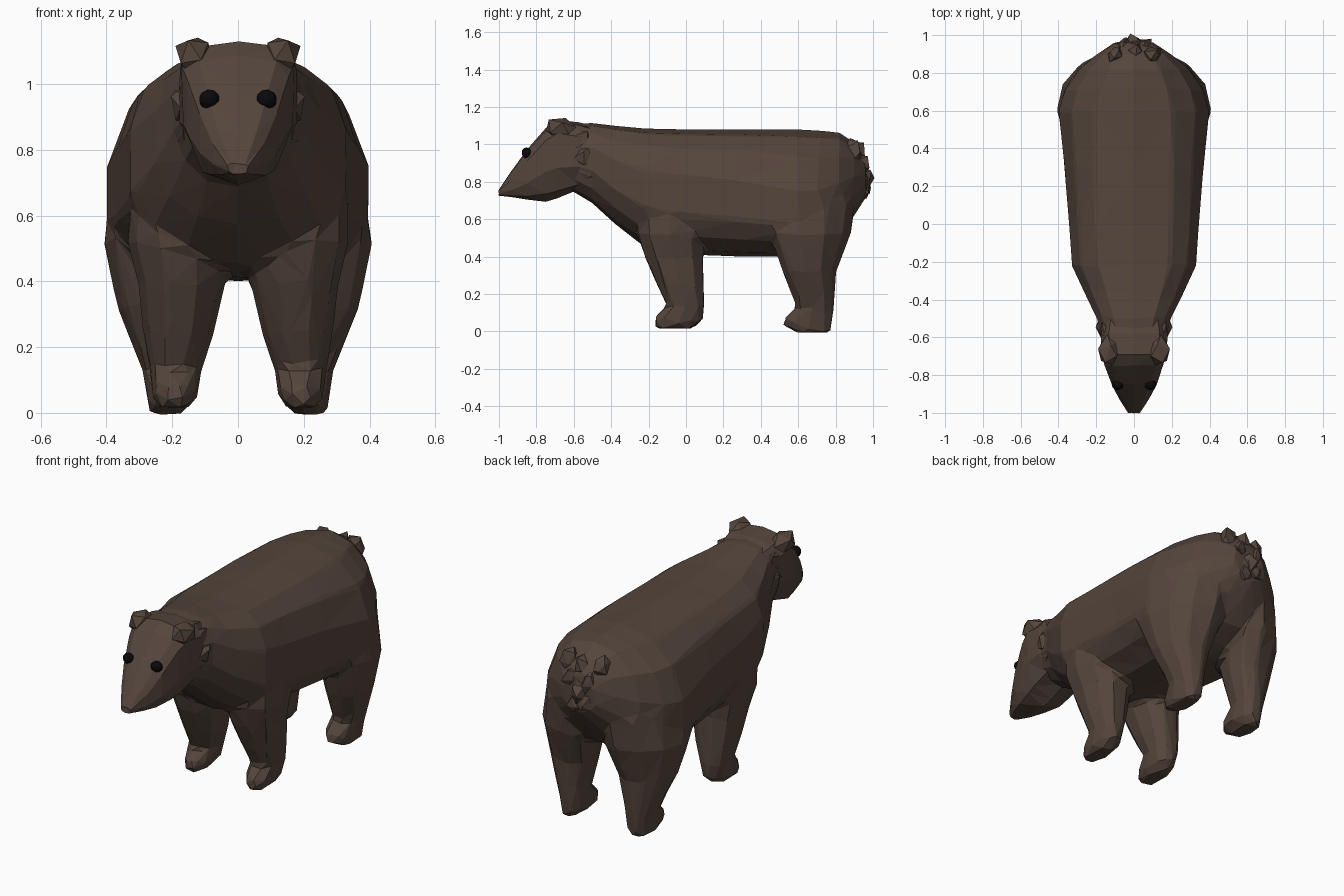
import bpy, bmesh, math, random
from mathutils import Vector, Matrix

if "Cube" in bpy.data.objects:
    bpy.data.objects.remove(bpy.data.objects["Cube"])

random.seed(4)


def material(name, rgb):
    m = bpy.data.materials.new(name)
    m.diffuse_color = (*rgb, 1)
    m.use_nodes = True
    m.node_tree.nodes["Principled BSDF"].inputs["Base Color"].default_value = m.diffuse_color
    return m


FUR = material("brown_fur", (0.09, 0.06, 0.045))
BLACK = material("eye_black", (0.003, 0.003, 0.004))


def finish(name, bm, mat=FUR, mirror=False, jitter=0.0):
    for v in bm.verts:
        v.co += Vector([random.uniform(-jitter, jitter) for _ in range(3)])
    bmesh.ops.recalc_face_normals(bm, faces=bm.faces)
    mesh = bpy.data.meshes.new(name)
    bm.to_mesh(mesh)
    bm.free()
    mesh.materials.append(mat)
    ob = bpy.data.objects.new(name, mesh)
    bpy.context.collection.objects.link(ob)
    if mirror:
        ob.modifiers.new("mirror", 'MIRROR').use_mirror_merge = False
    return ob


def loft(bm, rings):
    """Skin a list of point rings and cap both ends."""
    loops = [[bm.verts.new(p) for p in r] for r in rings]
    n = len(loops[0])
    new = []
    for a, b in zip(loops, loops[1:]):
        for i in range(n):
            j = (i + 1) % n
            new.append(bm.faces.new((a[i], a[j], b[j], b[i])))
    new += [bm.faces.new(loops[0]), bm.faces.new(loops[-1])]
    bmesh.ops.triangulate(bm, faces=new)


def power(v, e):
    return math.copysign(abs(v) ** e, v)


def upright_ring(y, top, bottom, half, wide_z, e_top=0.84, e_bot=0.9, n=14):
    """Cross-section facing y, widest at height wide_z."""
    pts = []
    for k in range(n):
        a = 2 * math.pi * (k + 0.5) / n
        c, s = math.cos(a), math.sin(a)
        e = e_top if s > 0 else e_bot
        h = top - wide_z if s > 0 else wide_z - bottom
        pts.append((half * power(c, e), y, wide_z + h * power(s, e)))
    return pts


def flat_ring(z, cx, cy, rx, ry, shear=0.0, side=1, n=10):
    """Level cross-section of a leg; shear pulls its outer side forward."""
    pts = []
    for k in range(n):
        a = 2 * math.pi * k / n
        dx = rx * power(math.cos(a), 0.9)
        pts.append((side * (cx + dx), cy + ry * power(math.sin(a), 0.9) - shear * dx, z))
    return pts


def lump(bm, centre, size, subdiv=1, rot=0.0):
    m = (Matrix.Translation(centre) @ Matrix.Rotation(rot, 4, 'X')
         @ Matrix.Diagonal((*size, 1)))
    bmesh.ops.create_icosphere(bm, subdivisions=subdiv, radius=1, matrix=m)


# Body from neck to rump: y, top, bottom, half width, widest height, top roundness
body = [
    (-0.66, 1.11, 0.78, 0.155, 0.95, 0.8), (-0.50, 1.115, 0.685, 0.20, 0.92, 0.75),
    (-0.38, 1.10, 0.575, 0.26, 0.82, 0.72), (-0.22, 1.085, 0.45, 0.335, 0.74, 0.68),
    (0.00, 1.08, 0.41, 0.35, 0.70, 0.68), (0.30, 1.08, 0.40, 0.375, 0.66, 0.72),
    (0.60, 1.08, 0.40, 0.408, 0.62, 0.85), (0.71, 1.075, 0.44, 0.375, 0.64, 0.9),
    (0.82, 1.065, 0.50, 0.30, 0.70, 0.95), (0.90, 1.01, 0.62, 0.20, 0.77, 0.95),
    (0.965, 0.93, 0.72, 0.10, 0.81, 0.95),
]
# Legs with feet: z, cx, cy, rx, ry, shear
front = [
    (0.82, 0.20, -0.10, 0.13, 0.14), (0.52, 0.182, -0.085, 0.155, 0.18),
    (0.40, 0.172, -0.065, 0.136, 0.162), (0.25, 0.18, -0.03, 0.11, 0.13),
    (0.13, 0.19, 0.00, 0.08, 0.102), (0.10, 0.19, -0.028, 0.075, 0.125),
    (0.06, 0.19, -0.04, 0.073, 0.136), (0.015, 0.195, -0.065, 0.05, 0.10),
]
hind = [
    (0.85, 0.19, 0.66, 0.11, 0.16, 0.4), (0.70, 0.205, 0.66, 0.175, 0.235, 0.4),
    (0.52, 0.23, 0.665, 0.18, 0.205, 0.35), (0.32, 0.23, 0.66, 0.138, 0.142, 0.2),
    (0.13, 0.212, 0.69, 0.08, 0.102, 0.1), (0.07, 0.205, 0.655, 0.076, 0.135),
    (0.03, 0.205, 0.65, 0.07, 0.135), (-0.006, 0.22, 0.68, 0.05, 0.095),
]
bm = bmesh.new()
loft(bm, [upright_ring(*r) for r in body])
for leg in (front, hind):
    for side in (1, -1):
        loft(bm, [flat_ring(*r, side=side) for r in leg])
ob = finish("body_and_legs", bm)
# Fuse trunk and legs into one faceted skin
fuse = ob.modifiers.new("fuse", 'REMESH')
fuse.mode = 'VOXEL'
fuse.voxel_size = 0.018
soft = ob.modifiers.new("soften", 'SMOOTH')
soft.factor, soft.iterations = 0.5, 6
ob.modifiers.new("facets", 'DECIMATE').ratio = 0.025

# Wedge-shaped head
head = [
    (-1.0, 0.76, 0.725, 0.03, 0.74), (-0.93, 0.86, 0.715, 0.08, 0.78),
    (-0.85, 0.975, 0.703, 0.122, 0.85), (-0.75, 1.085, 0.695, 0.16, 0.96),
    (-0.69, 1.13, 0.71, 0.175, 0.99), (-0.58, 1.12, 0.755, 0.183, 0.97),
    (-0.46, 1.09, 0.76, 0.16, 0.95),
]
bm = bmesh.new()
loft(bm, [upright_ring(*r, n=10, e_top=0.6, e_bot=0.75) for r in head])
finish("head", bm, jitter=0.003)

# Ears, low and blended into the crown
bm = bmesh.new()
lump(bm, (0.128, -0.665, 1.08), (0.062, 0.09, 0.066), rot=-0.25)
finish("ears", bm, mirror=True, jitter=0.008)

# Shaggy tufts behind the cheeks
bm = bmesh.new()
for p in ((0.155, -0.57, 1.03), (0.163, -0.53, 0.94), (0.158, -0.50, 0.87)):
    lump(bm, p, (0.032, 0.065, 0.06), rot=0.5)
finish("neck_tufts", bm, mirror=True, jitter=0.012)

# Ragged tail: a core with tufts around it
bm = bmesh.new()
lump(bm, (0, 0.925, 0.85), (0.085, 0.06, 0.12), rot=0.25)
for x, y, z in ((0, 0.955, 0.83), (0.055, 0.94, 0.90), (-0.055, 0.94, 0.89),
                (0.10, 0.90, 0.97), (-0.10, 0.90, 0.97), (0.03, 0.945, 0.76),
                (-0.04, 0.95, 0.78), (0, 0.92, 0.96)):
    lump(bm, (x, y, z), (0.045, 0.044, 0.06), rot=0.4)
finish("tail", bm, jitter=0.012)

# Eyes
bm = bmesh.new()
lump(bm, (0.087, -0.85, 0.953), (0.032, 0.028, 0.032), subdiv=2, rot=0.5)
finish("eyes", bm, BLACK, mirror=True)
